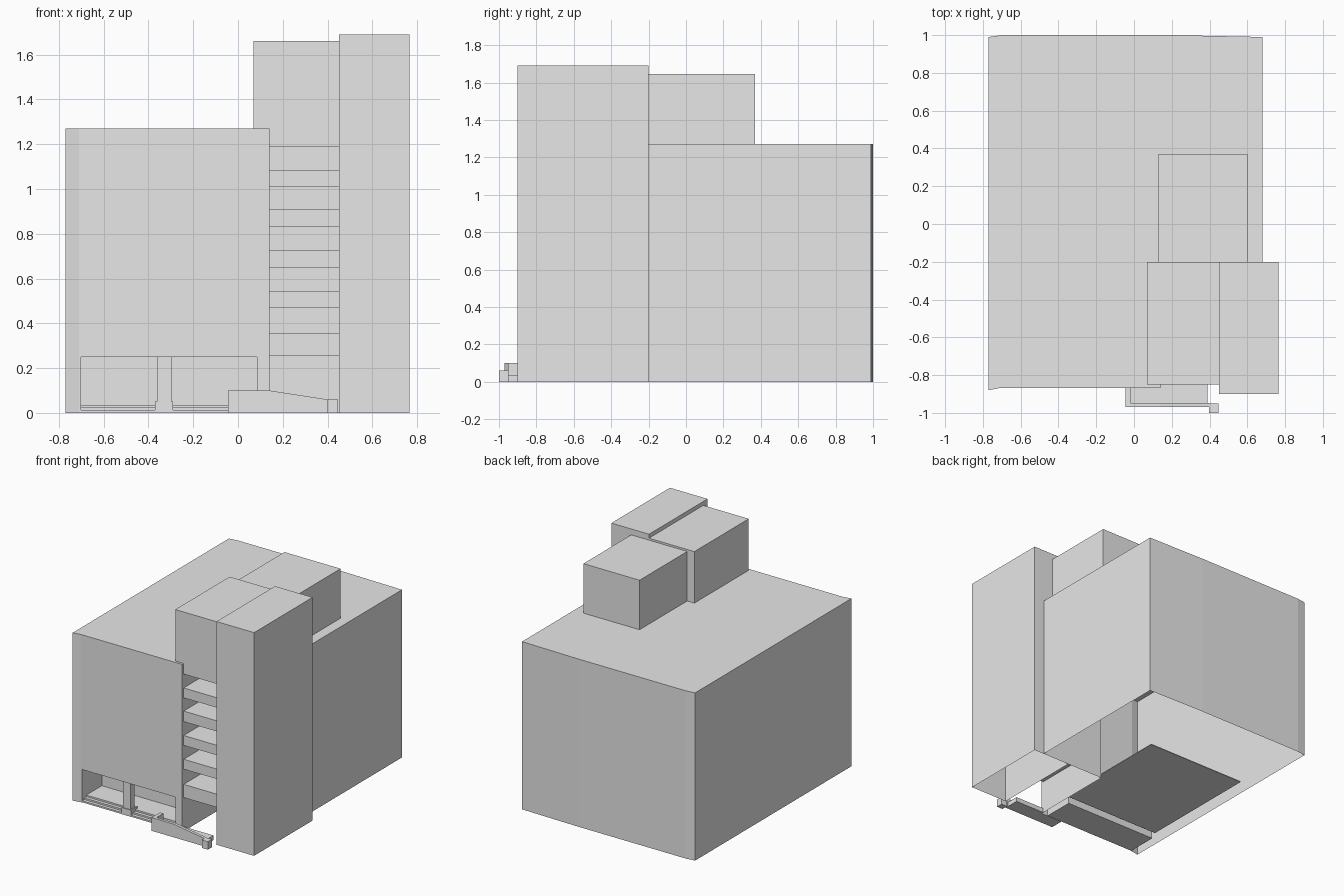
import bpy
import bmesh

cube = bpy.data.objects.get("Cube")
if cube:
    bpy.data.objects.remove(cube, do_unlink=True)

GREY = (0.8, 0.8, 0.8, 1.0)
grey = bpy.data.materials.new("plain_grey")
grey.use_nodes = True
grey.diffuse_color = GREY
grey.node_tree.nodes["Principled BSDF"].inputs["Base Color"].default_value = GREY


def finish(name, bm):
    """Turn a bmesh into a grey object."""
    mesh = bpy.data.meshes.new(name)
    bm.to_mesh(mesh)
    bm.free()
    mesh.materials.append(grey)
    obj = bpy.data.objects.new(name, mesh)
    bpy.context.collection.objects.link(obj)
    return obj


def prism(name, points, shift, open_bottom=False):
    """Extrude a closed outline along the shift vector."""
    bm = bmesh.new()
    base = bm.faces.new([bm.verts.new(p) for p in points])
    top = bmesh.ops.extrude_face_region(bm, geom=[base], use_keep_orig=True)
    verts = [v for v in top["geom"] if isinstance(v, bmesh.types.BMVert)]
    bmesh.ops.translate(bm, verts=verts, vec=shift)
    bmesh.ops.recalc_face_normals(bm, faces=bm.faces)
    if open_bottom:
        drop_bottom(bm)
    return finish(name, bm)


def drop_bottom(bm):
    """Leave the shell open where it meets the ground."""
    low = [f for f in bm.faces if all(abs(v.co.z) < 0.001 for v in f.verts)]
    bmesh.ops.delete(bm, geom=low, context="FACES")


def box(name, x, y, z, open_bottom=False):
    corners = [(x[0], y[0], z[0]), (x[1], y[0], z[0]),
               (x[1], y[1], z[0]), (x[0], y[1], z[0])]
    return prism(name, corners, (0, 0, z[1] - z[0]), open_bottom)


# Main block with slightly canted corners and a notch for the balconies
outline = [(-0.77, -0.88), (-0.71, -0.868), (0.14, -0.868), (0.14, -0.2),
           (0.68, -0.2), (0.68, 0.99), (0.2, 1.0), (-0.7, 1.0), (-0.77, 0.99)]
body = prism("main_block", [(x, y, 0) for x, y in outline], (0, 0, 1.27))

# Entrance porch cut into the front
cutter = box("porch_cutter", (-0.7, 0.085), (-1.1, -0.63), (-0.1, 0.25))
cut = body.modifiers.new("porch", "BOOLEAN")
cut.object = cutter
cut.solver = "EXACT"
bpy.context.view_layer.update()
evaluated = body.evaluated_get(bpy.context.evaluated_depsgraph_get())
bm = bmesh.new()
bm.from_mesh(evaluated.to_mesh())
drop_bottom(bm)
body.modifiers.clear()
bm.to_mesh(body.data)
bm.free()
bpy.data.objects.remove(cutter, do_unlink=True)

# Towers and rooftop block
box("stair_tower", (0.45, 0.765), (-0.9, -0.2), (0, 1.69), True)
box("upper_tower", (0.07, 0.45), (-0.85, -0.2), (1.19, 1.66))
box("rooftop_block", (0.13, 0.6), (-0.2, 0.37), (1.27, 1.645))

# Balcony slabs in the notch
levels = [(0.255, 0.355), (0.47, 0.545), (0.65, 0.725), (0.83, 0.91), (1.01, 1.085)]
for i, z in enumerate(levels):
    box(f"balcony_{i + 1}", (0.14, 0.45), (-0.85, -0.2), z)

# Porch steps, pillar and ground floor
for i in range(3):
    box(f"porch_step_{i + 1}", (-0.7, 0.085), (-0.865 + 0.025 * i, -0.63),
        (0.012 * i, 0.012 * (i + 1)))
box("lobby_floor", (-0.7, 0.14), (-0.6, 0.36), (0.03, 0.036))
box("pillar_base", (-0.37, -0.29), (-0.866, -0.79), (0, 0.05))
box("pillar", (-0.362, -0.298), (-0.86, -0.81), (0.05, 0.25))

# Entrance ramp with its sloping parapet, end wall and post
parapet = [(-0.045, 0), (0.4, 0), (0.4, 0.06), (0.14, 0.1), (-0.045, 0.1)]
prism("ramp_parapet", [(x, -0.97, z) for x, z in parapet], (0, 0.022, 0))
box("ramp_end_wall", (-0.045, -0.018), (-0.948, -0.868), (0, 0.1))
box("ramp_floor", (-0.018, 0.39), (-0.948, -0.868), (0, 0.035))
box("ramp_landing", (0.14, 0.39), (-0.868, -0.85), (0, 0.035))
box("ramp_post", (0.397, 0.447), (-1.0, -0.95), (0, 0.06))
